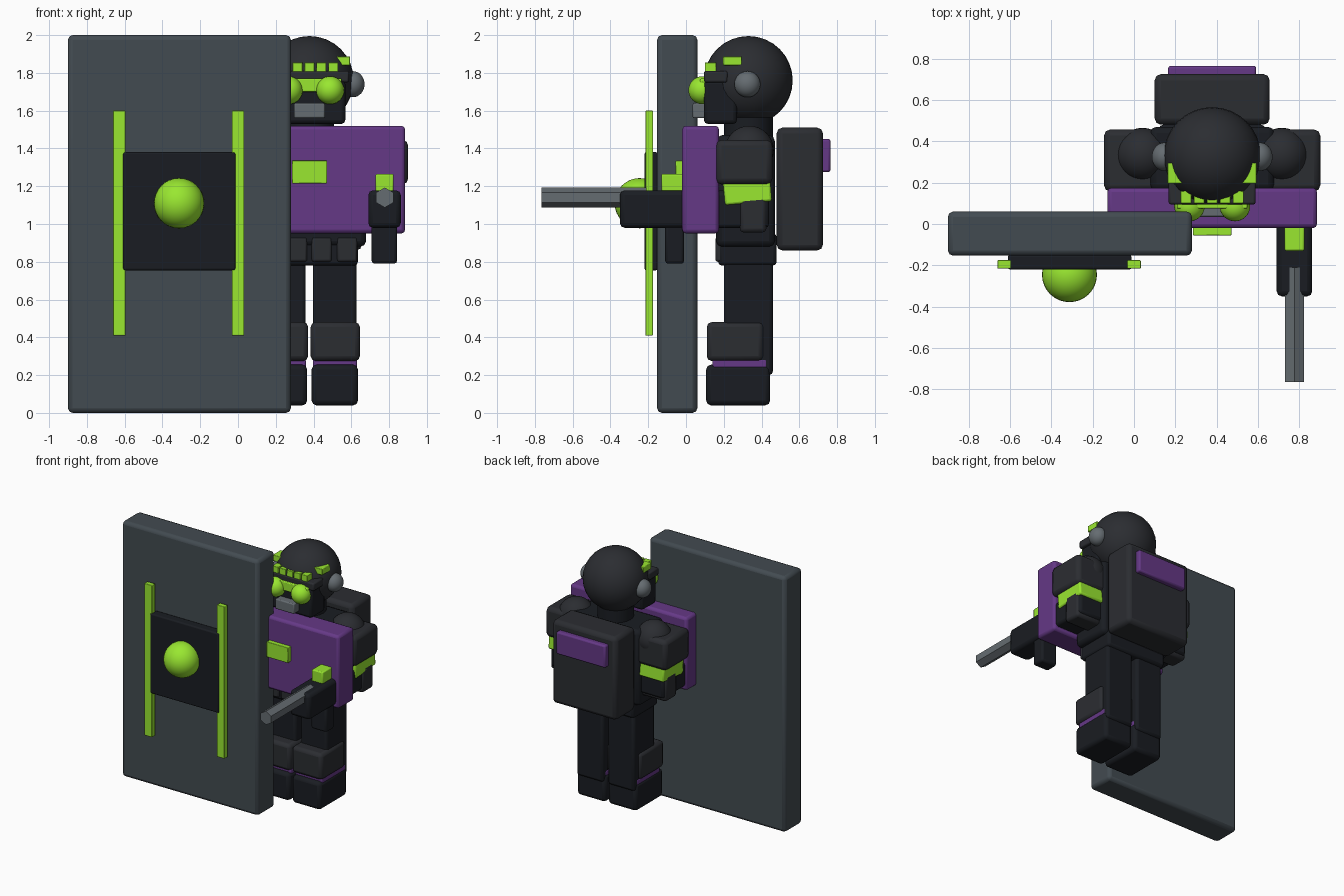
import bpy
from math import pi, radians

if "Cube" in bpy.data.objects:
    bpy.data.objects.remove(bpy.data.objects["Cube"])

CX = 0.378  # figure's centre line


def mat(name, col):
    m = bpy.data.materials.new(name)
    m.diffuse_color = (*col, 1)
    m.use_nodes = True
    m.node_tree.nodes["Principled BSDF"].inputs["Base Color"].default_value = m.diffuse_color
    return m


BLACK = mat("black", (0.010, 0.012, 0.016))
CHAR = mat("charcoal", (0.024, 0.026, 0.031))
SLATE = mat("slate", (0.055, 0.070, 0.082))
STEEL = mat("steel", (0.13, 0.15, 0.165))
PURPLE = mat("purple", (0.13, 0.04, 0.24))
LIME = mat("lime", (0.32, 0.80, 0.03))


def finish(name, m):
    o = bpy.context.object
    o.name = name
    o.data.materials.append(m)
    return o


def box(name, x, y, z, m, bevel=0.02, tilt=0):
    """Bevelled box from (min, max) ranges."""
    bpy.ops.mesh.primitive_cube_add(size=1, location=[(a + b) / 2 for a, b in (x, y, z)])
    o = finish(name, m)
    o.scale = [b - a for a, b in (x, y, z)]
    bpy.ops.object.transform_apply(location=False, rotation=False, scale=True)
    o.rotation_euler.x = tilt
    if bevel:
        b = o.modifiers.new("bevel", 'BEVEL')
        b.width, b.segments = bevel, 2
    bpy.ops.object.shade_smooth_by_angle(angle=radians(30))
    return o


def ball(name, loc, r, m, scale=(1, 1, 1)):
    bpy.ops.mesh.primitive_uv_sphere_add(segments=32, ring_count=16, radius=r, location=loc)
    o = finish(name, m)
    o.scale = scale
    bpy.ops.object.shade_smooth()
    return o


def pair(name, x, *args, **kw):
    """Box on both sides; x is measured from the centre line."""
    box("right_" + name, (CX + x[0], CX + x[1]), *args, **kw)
    box("left_" + name, (CX - x[1], CX - x[0]), *args, **kw)


def pair_ball(name, x, y, z, *args, **kw):
    ball("right_" + name, (CX + x, y, z), *args, **kw)
    ball("left_" + name, (CX - x, y, z), *args, **kw)


def mid(name, half, *args, **kw):
    """Box centred on the figure."""
    box(name, (CX - half, CX + half), *args, **kw)


# Shield
box("shield_slab", (-0.90, 0.28), (-0.153, 0.06), (0, 2), SLATE, 0.025)
box("shield_plate", (-0.61, -0.012), (-0.22, -0.15), (0.755, 1.38), BLACK, 0.01)
for side, x in (("left", -0.628), ("right", 0.0)):
    box(f"shield_{side}_strip", (x - 0.033, x + 0.033), (-0.215, -0.175), (0.41, 1.60), LIME, 0.004)
ball("shield_dome", (-0.312, -0.245, 1.11), 0.133, LIME)

# Legs
pair("leg", (0.02, 0.25), (0.20, 0.46), (0.2, 0.85), BLACK)
pair("knee_pad", (0.007, 0.267), (0.11, 0.41), (0.275, 0.48), CHAR, 0.025)
pair("boot_cuff", (0.018, 0.252), (0.14, 0.43), (0.235, 0.285), PURPLE, 0.01)
pair("boot", (0.012, 0.257), (0.107, 0.445), (0.04, 0.255), BLACK, 0.025)

# Torso, belt, vest and backpack
mid("torso", 0.30, (0.16, 0.47), (0.88, 1.47), BLACK, 0.03)
mid("belt", 0.257, (0.17, 0.48), (0.78, 0.95), BLACK)
for i, x in enumerate((-0.19, -0.065, 0.065, 0.2)):
    box(f"belt_pouch_{i + 1}", (CX + x - 0.053, CX + x + 0.053), (0.155, 0.22), (0.80, 0.93), CHAR, 0.012)
mid("vest", 0.507, (-0.02, 0.175), (0.95, 1.52), PURPLE)
mid("vest_badge", 0.093, (-0.055, 0), (1.215, 1.335), LIME, 0.004)
mid("backpack", 0.278, (0.48, 0.725), (0.86, 1.51), CHAR, 0.03)
mid("backpack_patch", 0.213, (0.70, 0.765), (1.275, 1.45), PURPLE, 0.012)

# Arms
pair_ball("shoulder", 0.337, 0.335, 1.39, 0.13, CHAR)
pair("upper_arm", (0.24, 0.523), (0.157, 0.457), (1.21, 1.445), CHAR, 0.03)
pair("arm_band", (0.26, 0.50), (0.20, 0.45), (1.11, 1.24), LIME, 0.012, tilt=radians(5))
pair("forearm", (0.28, 0.49), (0.12, 0.44), (0.98, 1.17), BLACK)
pair("elbow_pad", (0.27, 0.50), (0.285, 0.425), (0.955, 1.16), CHAR)

# Blaster
box("blaster_body", (0.69, 0.862), (-0.35, 0.29), (0.98, 1.178), BLACK, 0.025)
box("blaster_grip", (0.708, 0.842), (-0.11, -0.01), (0.79, 1.0), BLACK, 0.015)
box("blaster_sight", (0.728, 0.824), (-0.13, 0.06), (1.17, 1.265), LIME, 0.008)
bpy.ops.mesh.primitive_cylinder_add(vertices=6, radius=0.053, depth=0.555,
                                    location=(0.777, -0.4875, 1.14), rotation=(pi / 2, 0, 0))
finish("blaster_barrel", STEEL)

# Head
bpy.ops.mesh.primitive_cylinder_add(vertices=24, radius=0.13, depth=0.2, location=(CX, 0.33, 1.5))
finish("neck", BLACK)
bpy.ops.object.shade_smooth_by_angle(angle=radians(30))
ball("helmet", (CX, 0.33, 1.76), 0.235, CHAR)
pair_ball("ear_cup", 0.23, 0.325, 1.74, 0.069, STEEL, scale=(0.9, 1, 1))
mid("jaw", 0.19, (0.095, 0.27), (1.53, 1.76), BLACK)
mid("brow", 0.21, (0.095, 0.22), (1.75, 1.81), CHAR, 0.01)
mid("visor", 0.17, (0.075, 0.12), (1.70, 1.77), LIME, 0.006)
mid("mouth_vent", 0.082, (0.035, 0.11), (1.56, 1.64), STEEL, 0.008)
pair_ball("goggle", 0.11, 0.087, 1.708, 0.074, LIME)
for i in range(5):
    x = CX + (i - 2) * 0.063
    box(f"crest_tooth_{i + 1}", (x - 0.026, x + 0.026), (0.10, 0.16), (1.80, 1.855), LIME, 0.003)
pair("helmet_light", (0.145, 0.215), (0.195, 0.295), (1.84, 1.887), LIME, 0.004)
